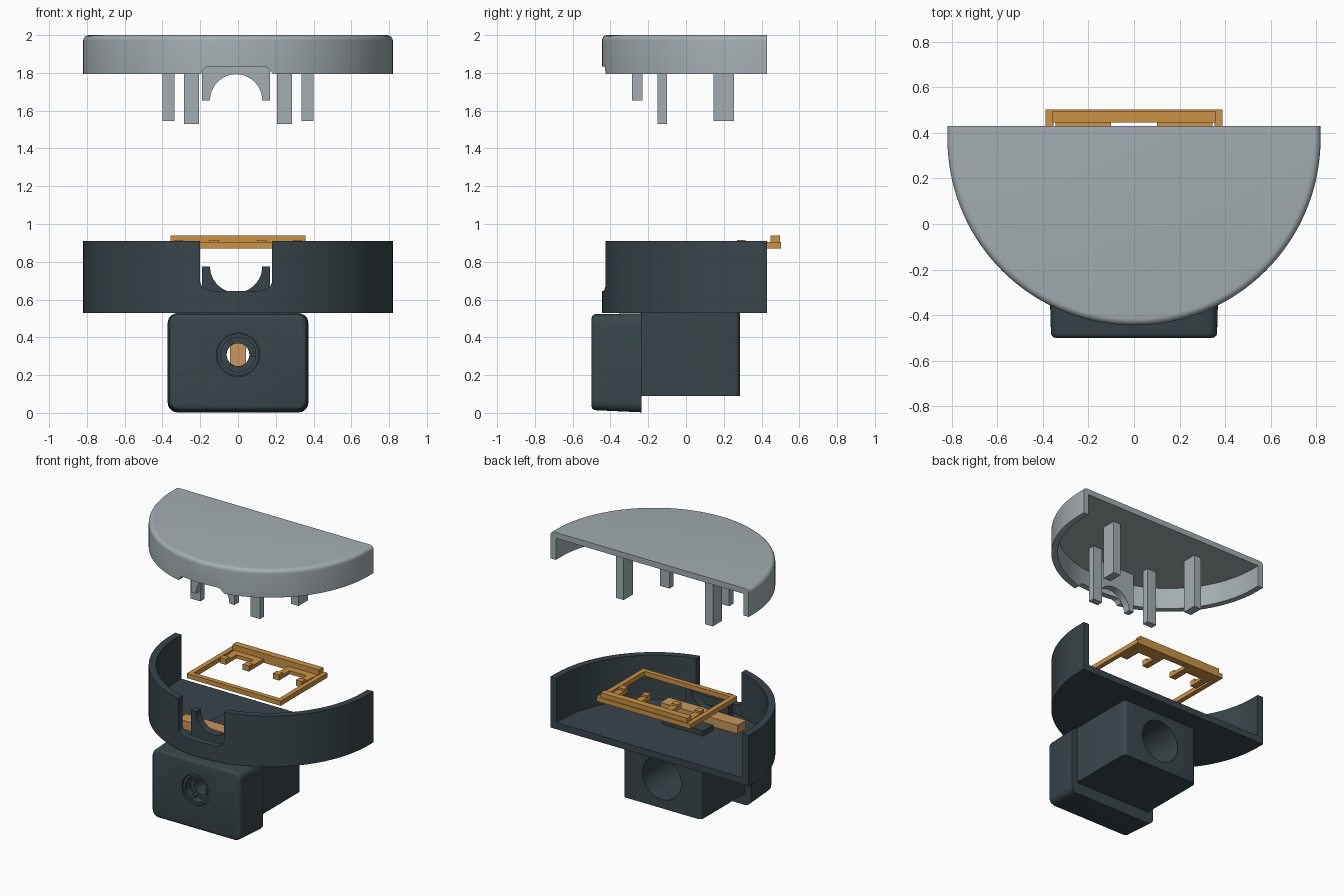
import bpy, bmesh, math
from mathutils import Vector

if "Cube" in bpy.data.objects:
    bpy.data.objects.remove(bpy.data.objects["Cube"])


def material(name, rgb):
    m = bpy.data.materials.new(name)
    m.diffuse_color = (*rgb, 1)
    m.use_nodes = True
    m.node_tree.nodes["Principled BSDF"].inputs["Base Color"].default_value = m.diffuse_color
    return m


GREY = material("light_grey", (0.37, 0.42, 0.44))
DARK = material("dark_slate", (0.04, 0.06, 0.068))
ORANGE = material("amber", (0.60, 0.29, 0.06))
BROWN = material("copper_tan", (0.58, 0.31, 0.12))


def prism(name, pts, lo, hi, mat, axis="z"):
    """Extrude a 2D outline along z (xy outline) or y (xz outline)."""
    bm = bmesh.new()
    place = (lambda p, d: (p[0], p[1], d)) if axis == "z" else (lambda p, d: (p[0], d, p[1]))
    face = bm.faces.new([bm.verts.new(place(p, lo)) for p in pts])
    ext = bmesh.ops.extrude_face_region(bm, geom=[face])
    moved = [v for v in ext["geom"] if isinstance(v, bmesh.types.BMVert)]
    bmesh.ops.translate(bm, verts=moved, vec=Vector(place((0, 0), hi - lo)))
    bmesh.ops.recalc_face_normals(bm, faces=bm.faces)
    me = bpy.data.meshes.new(name)
    bm.to_mesh(me)
    bm.free()
    ob = bpy.data.objects.new(name, me)
    bpy.context.collection.objects.link(ob)
    me.materials.append(mat)
    return ob


def box(name, x, y, z, mat):
    return prism(name, [(x[0], y[0]), (x[1], y[0]), (x[1], y[1]), (x[0], y[1])], *z, mat)


def arc(cx, cy, r, a0, a1, n):
    return [(cx + r * math.cos(math.radians(a0 + (a1 - a0) * i / n)),
             cy + r * math.sin(math.radians(a0 + (a1 - a0) * i / n))) for i in range(n + 1)]


def circle(cx, cy, r, n=48):
    return arc(cx, cy, r, 0, 360, n)[:-1]


def round_rect(x0, x1, y0, y1, r):
    return (arc(x1 - r, y1 - r, r, 0, 90, 6) + arc(x0 + r, y1 - r, r, 90, 180, 6)
            + arc(x0 + r, y0 + r, r, 180, 270, 6) + arc(x1 - r, y0 + r, r, 270, 360, 6))


def activate(ob):
    bpy.ops.object.select_all(action="DESELECT")
    ob.select_set(True)
    bpy.context.view_layer.objects.active = ob


def cut(ob, *cutters):
    for c in cutters:
        activate(ob)
        mod = ob.modifiers.new("cut", "BOOLEAN")
        mod.operation, mod.solver, mod.object = "DIFFERENCE", "EXACT", c
        bpy.ops.object.modifier_apply(modifier=mod.name)
        bpy.data.objects.remove(c)


def bevel(ob, width, segments, rule):
    bm = bmesh.new()
    bm.from_mesh(ob.data)
    edges = [e for e in bm.edges if rule(e.verts[0].co, e.verts[1].co)]
    bmesh.ops.bevel(bm, geom=edges, offset=width, segments=segments, profile=0.5, affect="EDGES")
    bm.to_mesh(ob.data)
    bm.free()


def smooth(ob):
    activate(ob)
    bpy.ops.object.shade_smooth_by_angle(angle=math.radians(30))


def d_outline(r, back):
    return [(r, back)] + arc(0, 0.375, r, 0, -180, 96) + [(-r, back)]


# Lid: half-round cap, open underneath and at the back
lid = prism("lid", d_outline(0.82, 0.43), 1.795, 2.0, GREY)
bevel(lid, 0.03, 5, lambda a, b: min(a.z, b.z) > 1.99 and min(a.y, b.y) < 0.425)
bevel_top = 1.957
cut(lid, prism("lid_cavity", d_outline(0.775, 0.6), 1.7, bevel_top, GREY),
    prism("lid_notch", [(-0.20, 1.70), (0.19, 1.70), (0.19, 1.79), (0.165, 1.815), (0.155, 1.828),
                        (0.13, 1.835), (-0.15, 1.835), (-0.175, 1.828), (-0.185, 1.815),
                        (-0.20, 1.79)], -0.6, -0.3, GREY, "y"))
smooth(lid)

# Cable arch and posts hanging from the lid
smooth(prism("lid_cable_arch", [(0.17, 1.96), (-0.19, 1.96), (-0.19, 1.655)]
             + arc(-0.01, 1.655, 0.138, 180, 0, 24) + [(0.17, 1.655)], -0.285, -0.23, GREY, "y"))
for side, s in (("left", -1), ("right", 1)):
    box("inner_post_" + side, sorted((s * 0.207, s * 0.287)), (-0.15, -0.10), (1.53, 1.965), GREY)
    box("outer_post_" + side, sorted((s * 0.337, s * 0.40)), (0.145, 0.255), (1.545, 1.965), GREY)

# Tray: half-round housing with a front cable notch
tray = prism("tray", d_outline(0.82, 0.43), 0.53, 0.91, DARK)
cut(tray, prism("tray_cavity", d_outline(0.77, 0.6), 0.58, 1.1, DARK),
    prism("tray_notch", [(-0.20, 1.1), (-0.20, 0.69), (-0.19, 0.668), (-0.165, 0.652),
                         (-0.13, 0.645), (0.11, 0.645), (0.145, 0.652), (0.17, 0.668),
                         (0.18, 0.69), (0.18, 1.1)], -0.6, -0.3, DARK, "y"))
smooth(tray)

# Cable cradle and low pad on the tray floor
smooth(prism("cable_cradle", [(0.17, 0.56), (0.17, 0.775)]
             + arc(-0.01, 0.775, 0.138, 0, -180, 24) + [(-0.19, 0.775), (-0.19, 0.56)],
             -0.285, -0.23, DARK, "y"))
box("floor_pad", (-0.17, 0.17), (-0.08, 0.04), (0.56, 0.62), DARK)

# Contact bar with a pin reaching down into the bore
box("contact_bar", (-0.34, 0.30), (-0.225, -0.125), (0.575, 0.645), BROWN)
box("contact_pin", (-0.042, 0.042), (-0.215, -0.135), (0.16, 0.60), BROWN)

# Socket block under the tray with a wide rear bore
block = box("socket_block", (-0.325, 0.325), (-0.24, 0.285), (0.09, 0.535), DARK)
bevel(block, 0.03, 4, lambda a, b: abs(a.z - b.z) > 0.1 and a.y > 0)
cut(block, prism("rear_bore", circle(0, 0.315, 0.16), -0.3, 0.4, DARK, "y"))
smooth(block)

# Front plate, rounded and chamfered, with a stepped hole
plate = prism("front_plate", round_rect(-0.372, 0.372, 0.003, 0.527, 0.05),
              -0.50, -0.235, DARK, "y")
bevel(plate, 0.02, 3, lambda a, b: max(a.y, b.y) < -0.49)
for v in plate.data.vertices:  # slight draft toward the front
    t = (-0.235 - v.co.y) / 0.265
    v.co.x *= 1 - 0.02 * t
    v.co.z += 0.012 * t * (1 if v.co.z < 0.26 else -0.4)
cut(plate, prism("hole", circle(0, 0.308, 0.06), -0.6, -0.1, DARK, "y"),
    prism("recess", circle(0, 0.308, 0.115), -0.6, -0.43, DARK, "y"))
smooth(plate)

# Grommet ring and three ribs inside the hole
ring = prism("grommet_ring", circle(0, 0.308, 0.112), -0.49, -0.42, DARK, "y")
cut(ring, prism("ring_hole", circle(0, 0.308, 0.092), -0.6, -0.3, DARK, "y"))
smooth(ring)
for i, a in enumerate((30, 150, 270)):
    c, s = math.cos(math.radians(a - 30)), math.sin(math.radians(a - 30))
    pts = [(c * u - s * w, 0.308 + s * u + c * w)
           for u, w in ((0.062, -0.01), (0.10, -0.01), (0.10, 0.01), (0.062, 0.01))]
    prism(f"grommet_rib_{i + 1}", pts, -0.475, -0.42, DARK, "y")

# Insert frame resting at the tray rim
frame = box("insert_frame", (-0.388, 0.388), (-0.05, 0.503), (0.87, 0.905), ORANGE)
cut(frame, box("frame_opening", (-0.353, 0.353), (-0.015, 0.45), (0.8, 1.0), ORANGE))
box("frame_rear_rail", (-0.358, 0.358), (0.447, 0.497), (0.90, 0.94), ORANGE)

# Forked tabs projecting from the rear rail
for side, s in (("left", -1), ("right", 1)):
    box("tab_" + side, sorted((s * 0.10, s * 0.345)), (0.395, 0.455), (0.873, 0.90), ORANGE)
    for part, x in (("inner", 0.125), ("outer", 0.315)):
        box(f"prong_{part}_{side}", (s * x - 0.025, s * x + 0.025), (0.29, 0.40),
            (0.873, 0.90), ORANGE)
        box(f"prong_tip_{part}_{side}", (s * x - 0.025, s * x + 0.025), (0.27, 0.315),
            (0.873, 0.915), ORANGE)
